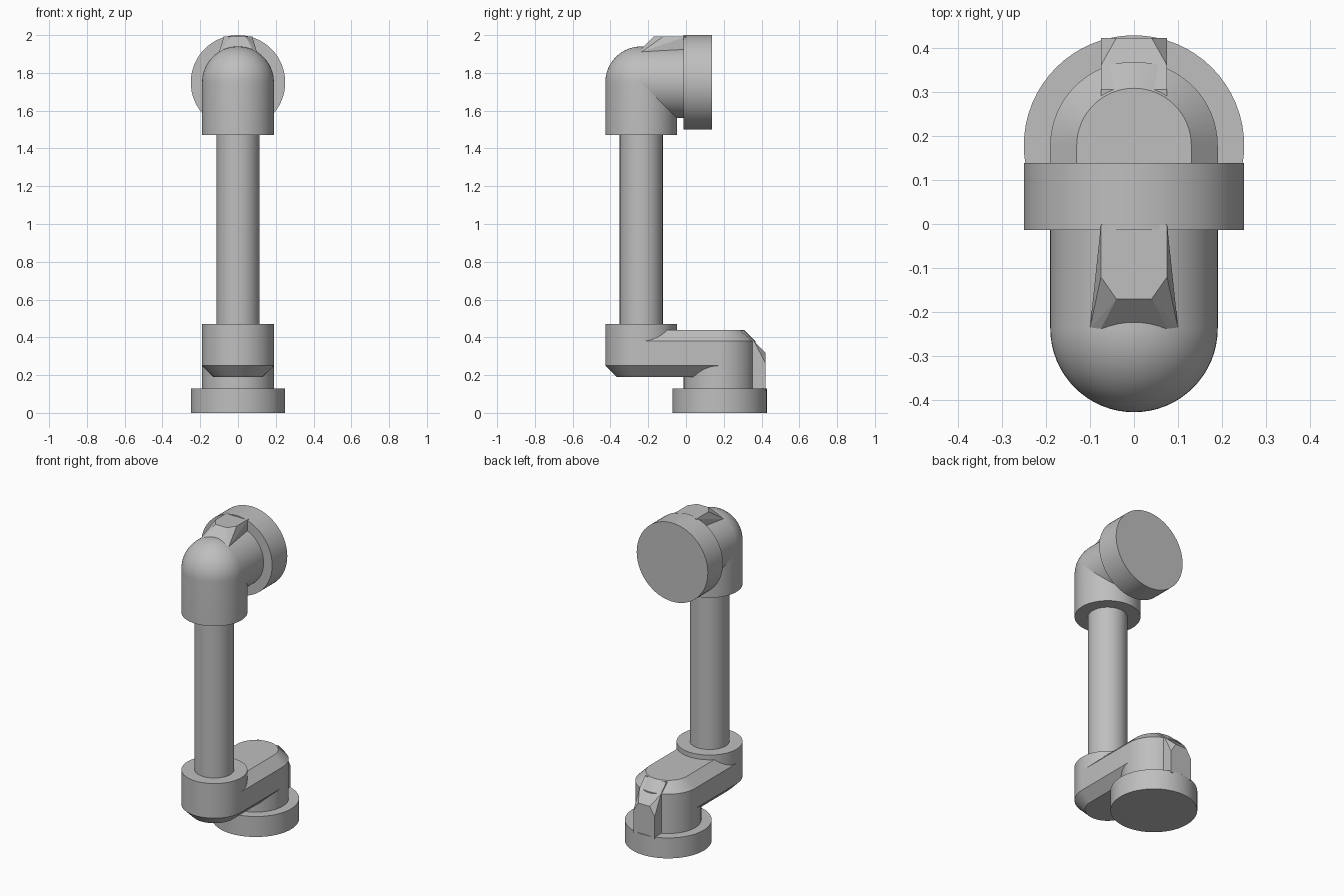
import bpy, bmesh, math
from mathutils import Matrix, Vector

cube = bpy.data.objects.get("Cube")
if cube:
    bpy.data.objects.remove(cube, do_unlink=True)

GREY = (0.52, 0.52, 0.52, 1)
mat = bpy.data.materials.new("plain_grey")
mat.use_nodes = True
mat.diffuse_color = GREY
bsdf = next(n for n in mat.node_tree.nodes if n.type == 'BSDF_PRINCIPLED')
bsdf.inputs["Base Color"].default_value = GREY

SEG = 64
FRONT, BACK = -0.237, 0.178      # y of the post axis and of the base axis
R, CH = 0.19, 0.06               # joint radius and chamfer
ELBOW_Z = 1.75


def finish(name, bm, smooth=True):
    bmesh.ops.recalc_face_normals(bm, faces=bm.faces)
    me = bpy.data.meshes.new(name)
    bm.to_mesh(me)
    bm.free()
    me.materials.append(mat)
    ob = bpy.data.objects.new(name, me)
    bpy.context.collection.objects.link(ob)
    bpy.ops.object.select_all(action='DESELECT')
    ob.select_set(True)
    bpy.context.view_layer.objects.active = ob
    if smooth:
        bpy.ops.object.shade_smooth_by_angle(angle=math.radians(25))
    return ob


def lathe(name, profile, origin, along_y=False):
    """Revolve (radius, height) points around z, or around y."""
    bm = bmesh.new()
    vs = [bm.verts.new((r, 0, h)) for r, h in profile]
    es = [bm.edges.new(p) for p in zip(vs, vs[1:])]
    bmesh.ops.spin(bm, geom=vs + es, cent=(0, 0, 0), axis=(0, 0, 1),
                   angle=math.tau, steps=SEG, use_merge=True)
    bmesh.ops.remove_doubles(bm, verts=bm.verts, dist=1e-5)
    turn = Matrix.Rotation(-math.pi / 2, 4, 'X') if along_y else Matrix()
    bm.transform(Matrix.Translation(origin) @ turn)
    return finish(name, bm)


def cylinder(name, r, a, b, origin, along_y=False):
    return lathe(name, [(0, a), (r, a), (r, b), (0, b)], origin, along_y)


def hull(name, points, smooth=False):
    bm = bmesh.new()
    for p in points:
        bm.verts.new(p)
    res = bmesh.ops.convex_hull(bm, input=bm.verts)
    junk = {v for v in res["geom_interior"] + res["geom_unused"]
            if isinstance(v, bmesh.types.BMVert)}
    bmesh.ops.delete(bm, geom=list(junk), context='VERTS')
    bmesh.ops.dissolve_limit(bm, angle_limit=0.01, verts=bm.verts, edges=bm.edges)
    return finish(name, bm, smooth)


def mirrored(points):
    return [Vector((s * x, y, z)) for x, y, z in points for s in (-1, 1)]


# Base flange and the column on it
cylinder("base_flange", 0.25, 0, 0.13, (0, BACK, 0))
cylinder("base_column", R, 0.12, 0.31, (0, BACK, 0))

# Lower link: a rounded bar, chamfered above and below
bar = []
for cy in (FRONT, BACK):
    for r, z in ((R - CH, 0.19), (R, 0.19 + CH), (R, 0.44 - CH), (R - CH, 0.44)):
        for i in range(SEG):
            a = math.tau * i / SEG
            bar.append((r * math.cos(a), cy + r * math.sin(a), z))
hull("lower_link", bar, True)

# Rib on the back of the base column, with cut corners
hull("base_rib", mirrored([
    (0.075, BACK, 0.12), (0.075, BACK, 0.435), (0.075, 0.305, 0.435),
    (0.075, 0.36, 0.38), (0.04, 0.422, 0.318),
    (0.075, 0.422, 0.26), (0.075, 0.422, 0.12)]))

# Post and its lower collar
cylinder("post_collar", R, 0.25, 0.47, (0, FRONT, 0))
cylinder("post", 0.114, 0.4, 1.55, (0, FRONT, 0))

# Upper elbow: domed socket, side branch and rib
dome = [(R * math.cos(a), ELBOW_Z + R * math.sin(a))
        for a in (math.pi / 2 * i / 16 for i in range(17))]
lathe("elbow_socket", [(0, 1.47), (R, 1.47)] + dome, (0, FRONT, 0))
cylinder("elbow_branch", R, 0, 0.23, (0, FRONT, ELBOW_Z), True)
hull("elbow_rib", mirrored([
    (0.075, 0, ELBOW_Z), (0.075, 0, 1.993), (0.075, -0.12, 1.993),
    (0.04, -0.17, 1.993), (0.075, -0.12, ELBOW_Z),
    (0.1, -0.237, 1.91), (0.075, -0.237, 1.926), (0.075, -0.237, ELBOW_Z)]))

# Upper flange facing backwards
cylinder("top_flange", 0.25, -0.014, 0.138, (0, 0, ELBOW_Z), True)
